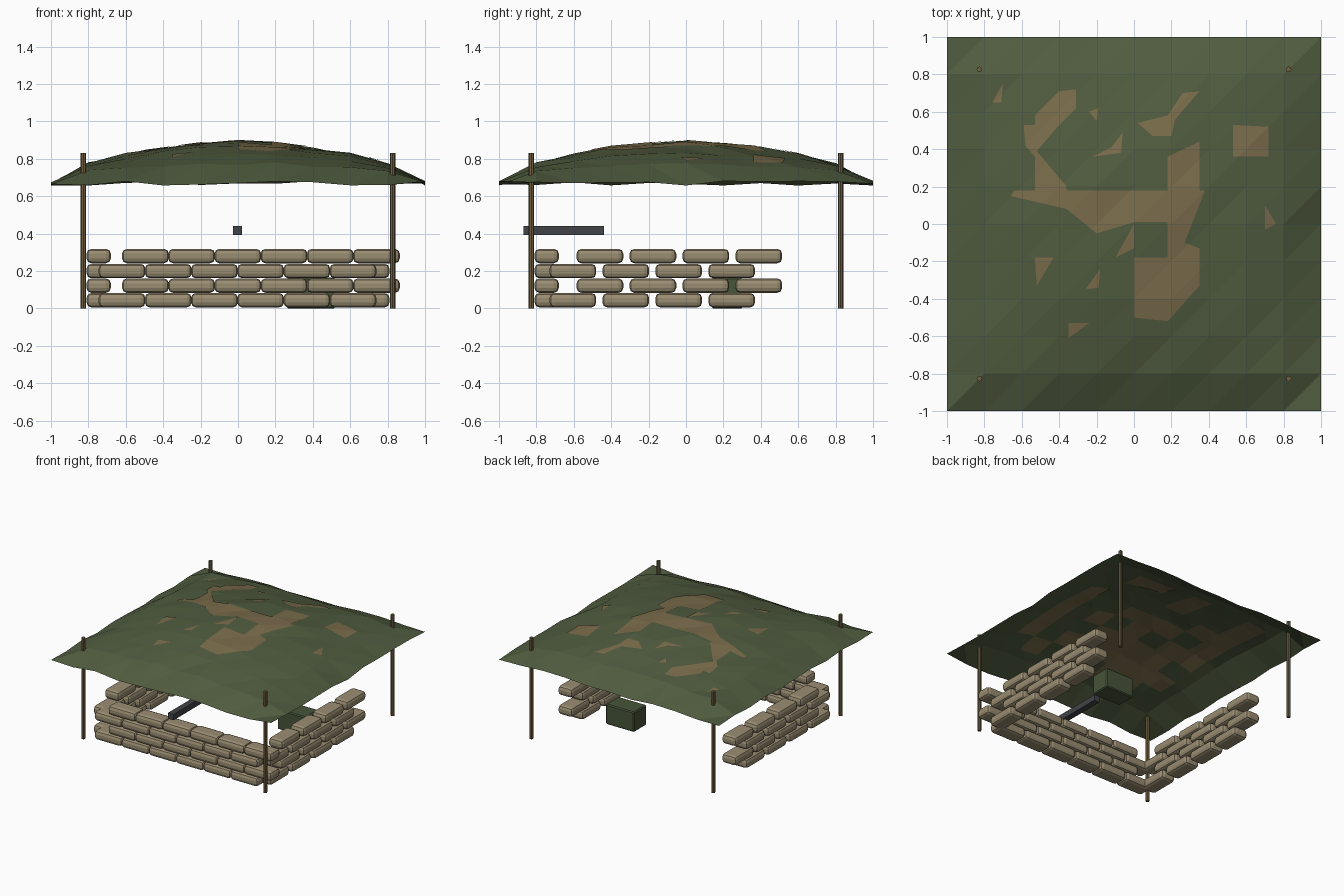
import bpy, bmesh, math, random
from mathutils import Vector

if "Cube" in bpy.data.objects:
    bpy.data.objects.remove(bpy.data.objects["Cube"])

random.seed(7)


def material(name, hex_code):
    rgb = [int(hex_code[i:i + 2], 16) / 255 for i in (0, 2, 4)]
    lin = [c / 12.92 if c <= 0.04045 else ((c + 0.055) / 1.055) ** 2.4 for c in rgb]
    m = bpy.data.materials.new(name)
    m.diffuse_color = (*lin, 1)
    m.use_nodes = True
    m.node_tree.nodes["Principled BSDF"].inputs["Base Color"].default_value = m.diffuse_color
    return m


NET_GREEN = material("net_green", "505c3f")
NET_BROWN = material("net_brown", "7a6c4b")
SACK = material("sack_tan", "9a8d72")
WOOD = material("post_wood", "6f5f40")
METAL = material("dark_metal", "424347")
CRATE = material("crate_green", "47543a")


def add_object(name, mesh, loc=(0, 0, 0), rot_z=0.0):
    ob = bpy.data.objects.new(name, mesh)
    ob.location = loc
    ob.rotation_euler.z = rot_z
    bpy.context.collection.objects.link(ob)
    return ob


def box_mesh(name, size, mat, bevel=0.0, segments=1):
    bm = bmesh.new()
    bmesh.ops.create_cube(bm, size=1)
    bmesh.ops.scale(bm, vec=size, verts=bm.verts)
    if bevel:
        bmesh.ops.bevel(bm, geom=list(bm.edges), offset=bevel, segments=segments,
                        profile=0.5, affect='EDGES')
    me = bpy.data.meshes.new(name)
    bm.to_mesh(me)
    bm.free()
    me.materials.append(mat)
    return me


# Sandbag walls: four staggered courses, front wall plus two mirrored side walls
bag = box_mesh("sandbag", (0.25, 0.13, 0.077), SACK, 0.026, 2)
for row, z in enumerate((0.044, 0.122, 0.2, 0.28)):
    odd = row % 2
    for i in range(6):
        x = (-0.495 if odd else -0.62) + 0.247 * i
        add_object("front_sandbag", bag, (x, -0.745, z))
    for side in (-1, 1):
        for i in range(4):
            y = (-0.46 if odd else -0.605) + 0.283 * i
            add_object("side_sandbag", bag, (side * 0.745, y, z), math.pi / 2)

# Corner posts
bm = bmesh.new()
bmesh.ops.create_cone(bm, cap_ends=True, segments=8, radius1=0.015, radius2=0.015, depth=0.83)
post = bpy.data.meshes.new("post")
bm.to_mesh(post)
bm.free()
post.materials.append(WOOD)
for x in (-0.827, 0.827):
    for y in (-0.827, 0.827):
        add_object("corner_post", post, (x, y, 0.415))

# Barrel over the front wall, and supply crate
add_object("barrel", box_mesh("barrel", (0.05, 0.43, 0.048), METAL), (-0.003, -0.653, 0.416))
add_object("crate", box_mesh("crate", (0.26, 0.165, 0.165), CRATE, 0.008), (0.39, 0.22, 0.0825))

# Canopy height on an 11 x 11 node grid: domed inside, sagging wavy hem
STEP = 0.2
node = {}
for i in range(11):
    for j in range(11):
        x, y = i * STEP - 1, j * STEP - 1
        if i in (0, 10) or j in (0, 10):
            node[i, j] = 0.67 + random.uniform(-0.014, 0.014)
        else:
            node[i, j] = (0.89 - 0.18 * (x * x + y * y) + 0.2 * x * x * y * y
                          + random.uniform(-0.01, 0.01))


def height(x, y):
    u, v = (x + 1) / STEP, (y + 1) / STEP
    i, j = min(9, max(0, int(u))), min(9, max(0, int(v)))
    u, v = u - i, v - j
    a, b, c, d = node[i, j], node[i + 1, j], node[i + 1, j + 1], node[i, j + 1]
    if u >= v:
        return a + u * (b - a) + v * (c - b)
    return a + v * (d - a) + u * (c - d)


def drape(name, outlines, mat, lift, face_up=True):
    """Cut flat outlines along the canopy folds, then drop them on the canopy."""
    bm = bmesh.new()
    for outline in outlines:
        bm.faces.new([bm.verts.new((x, y, 0)) for x, y in outline])
    bmesh.ops.triangulate(bm, faces=bm.faces[:])
    cuts = [(Vector((k * STEP, 0, 0)), Vector((1, 0, 0))) for k in range(-4, 5)]
    cuts += [(Vector((0, k * STEP, 0)), Vector((0, 1, 0))) for k in range(-4, 5)]
    cuts += [(Vector((k * STEP, 0, 0)), Vector((1, -1, 0)).normalized()) for k in range(-9, 10)]
    for co, no in cuts:
        bmesh.ops.bisect_plane(bm, geom=bm.verts[:] + bm.edges[:] + bm.faces[:],
                               dist=1e-5, plane_co=co, plane_no=no)
    bmesh.ops.triangulate(bm, faces=bm.faces[:])
    for f in bm.faces:
        f.normal_update()
        if (f.normal.z > 0) != face_up:
            f.normal_flip()
    for v in bm.verts:
        v.co.z = height(v.co.x, v.co.y) + lift
    me = bpy.data.meshes.new(name)
    bm.to_mesh(me)
    bm.free()
    me.materials.append(mat)
    add_object(name, me)


drape("canopy_net", [[(-1, -1), (1, -1), (1, 1), (-1, 1)]], NET_GREEN, 0)

# Brown camouflage patches on the top
drape("crescent_patch", [
    [(-0.59, 0.53), (-0.53, 0.53), (-0.53, 0.58), (-0.4, 0.71), (-0.31, 0.72), (-0.31, 0.62),
     (-0.4, 0.53), (-0.52, 0.39), (-0.36, 0.2), (-0.36, 0.18), (-0.53, 0.18), (-0.53, 0.36),
     (-0.58, 0.42)]], NET_BROWN, 0.004)
drape("centre_patch", [
    [(-0.64, 0.18), (-0.66, 0.15), (-0.4, 0.11), (-0.36, 0.08), (-0.25, 0.1), (-0.2, -0.05),
     (0, 0.01), (0.18, 0.01), (0.18, 0.18)],
    [(0.18, 0.18), (0.35, 0.18), (0.35, 0.44), (0.18, 0.36)],
    [(0.18, 0.18), (0.38, 0.18), (0.27, -0.1), (0.35, -0.13), (0.35, -0.33), (0.18, -0.52),
     (0, -0.5), (0, -0.18), (0.18, -0.18)],
    [(0, 0), (-0.1, -0.18), (0, -0.13)]], NET_BROWN, 0.004)
drape("scattered_patch", [
    [(0.53, 0.53), (0.72, 0.52), (0.72, 0.36), (0.53, 0.36)],
    [(0.35, 0.71), (0.26, 0.7), (0.18, 0.58), (0.17, 0.53), (0.02, 0.54), (0.1, 0.47),
     (0.2, 0.47), (0.22, 0.56)],
    [(-0.06, 0.49), (-0.12, 0.41), (-0.22, 0.36), (-0.07, 0.38)],
    [(-0.53, -0.18), (-0.43, -0.18), (-0.52, -0.33)],
    [(-0.18, -0.24), (-0.26, -0.35), (-0.19, -0.34)],
    [(-0.35, -0.53), (-0.24, -0.53), (-0.35, -0.61)],
    [(-0.76, 0.65), (-0.7, 0.75), (-0.71, 0.65)],
    [(0.7, 0.1), (0.76, 0), (0.7, -0.03)],
    [(-0.24, 0.6), (-0.19, 0.62), (-0.2, 0.55)]], NET_BROWN, 0.004)

# Brown squares scattered over the underside
CELL = 0.177
squares = []
for i in range(-4, 4):
    for j in range(-4, 4):
        if random.random() < 0.36:
            x, y = i * CELL, j * CELL
            squares.append([(x, y), (x + CELL, y), (x + CELL, y + CELL), (x, y + CELL)])
drape("underside_patch", squares, NET_BROWN, -0.004, face_up=False)
